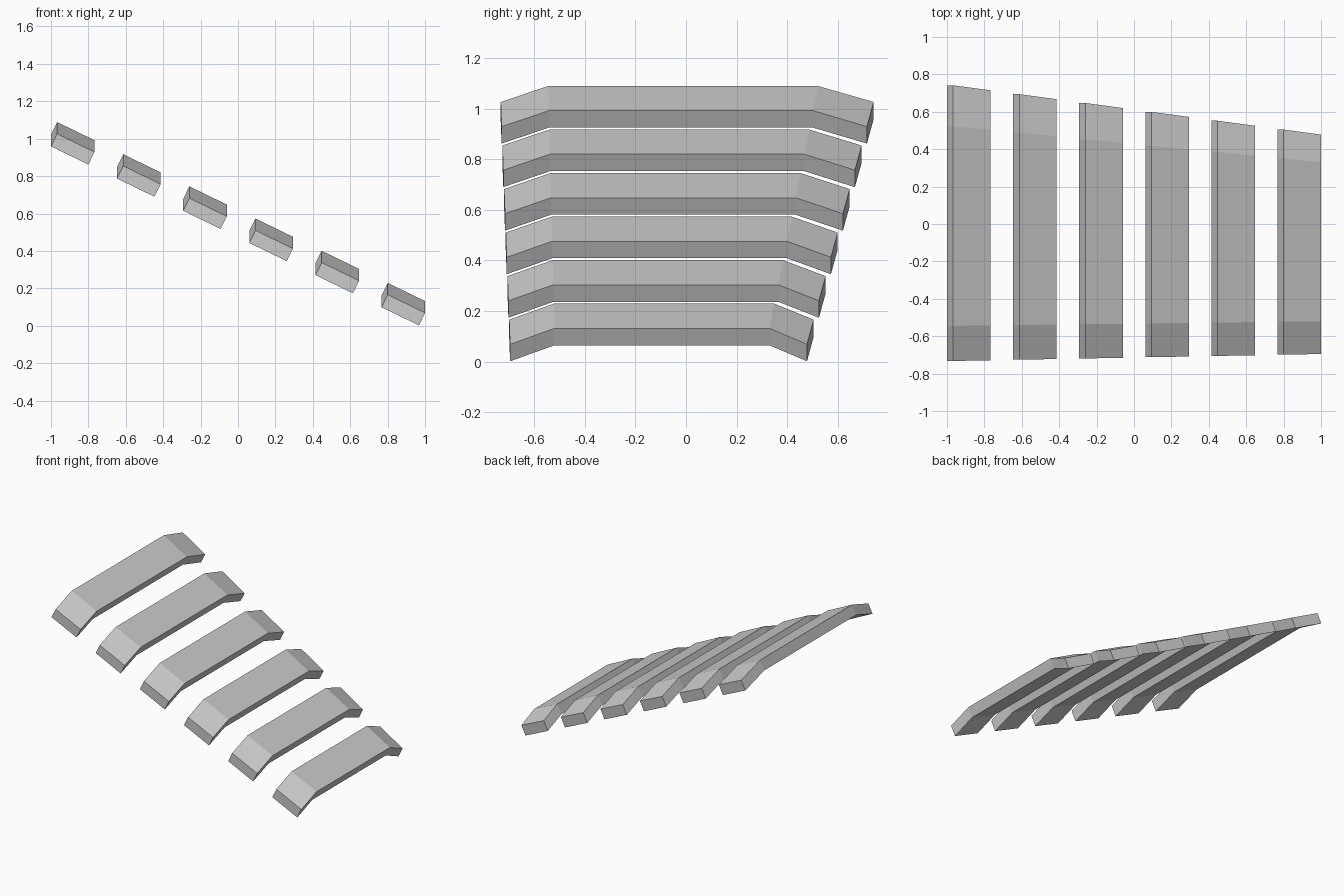
import bpy

if "Cube" in bpy.data.objects:
    bpy.data.objects.remove(bpy.data.objects["Cube"])

COUNT = 6
PITCH_X, PITCH_Z = 0.3535, -0.172   # spacing down the slope
WIDTH_X, WIDTH_Z = 0.2, -0.0973     # slat width along the slope
THICK_X, THICK_Z = -0.033, -0.067   # thickness, square to the slope
DROP = 0.063                        # bent-down tips


def profile(x, z):
    """Top outline of a slat at x: tip, fold, fold, tip, narrowing downhill."""
    return [(x, -0.714 + 0.019 * x, z - DROP),
            (x, -0.5325 + 0.0125 * x, z),
            (x, 0.4275 - 0.0975 * x, z),
            (x, 0.612 - 0.134 * x, z - DROP)]


def make_slat(index):
    x = -0.967 + index * PITCH_X
    z = 1.089 + index * PITCH_Z
    upper = profile(x, z)
    lower = profile(x + WIDTH_X, z + WIDTH_Z)
    top = upper + lower
    verts = top + [(a + THICK_X, b, c + THICK_Z) for a, b, c in top]
    faces = [(0, 8, 12, 4), (3, 7, 15, 11)]          # tip ends
    for i in range(3):
        j = i + 1
        faces += [(i, i + 4, j + 4, j),              # top
                  (i + 8, j + 8, j + 12, i + 12),    # underside
                  (i, j, j + 8, i + 8),              # uphill edge
                  (i + 4, i + 12, j + 12, j + 4)]    # downhill edge
    mesh = bpy.data.meshes.new("slat")
    mesh.from_pydata(verts, [], faces)
    mesh.update()
    slat = bpy.data.objects.new(f"slat_{index + 1}", mesh)
    bpy.context.collection.objects.link(slat)


# Row of separate bent slats
for n in range(COUNT):
    make_slat(n)
